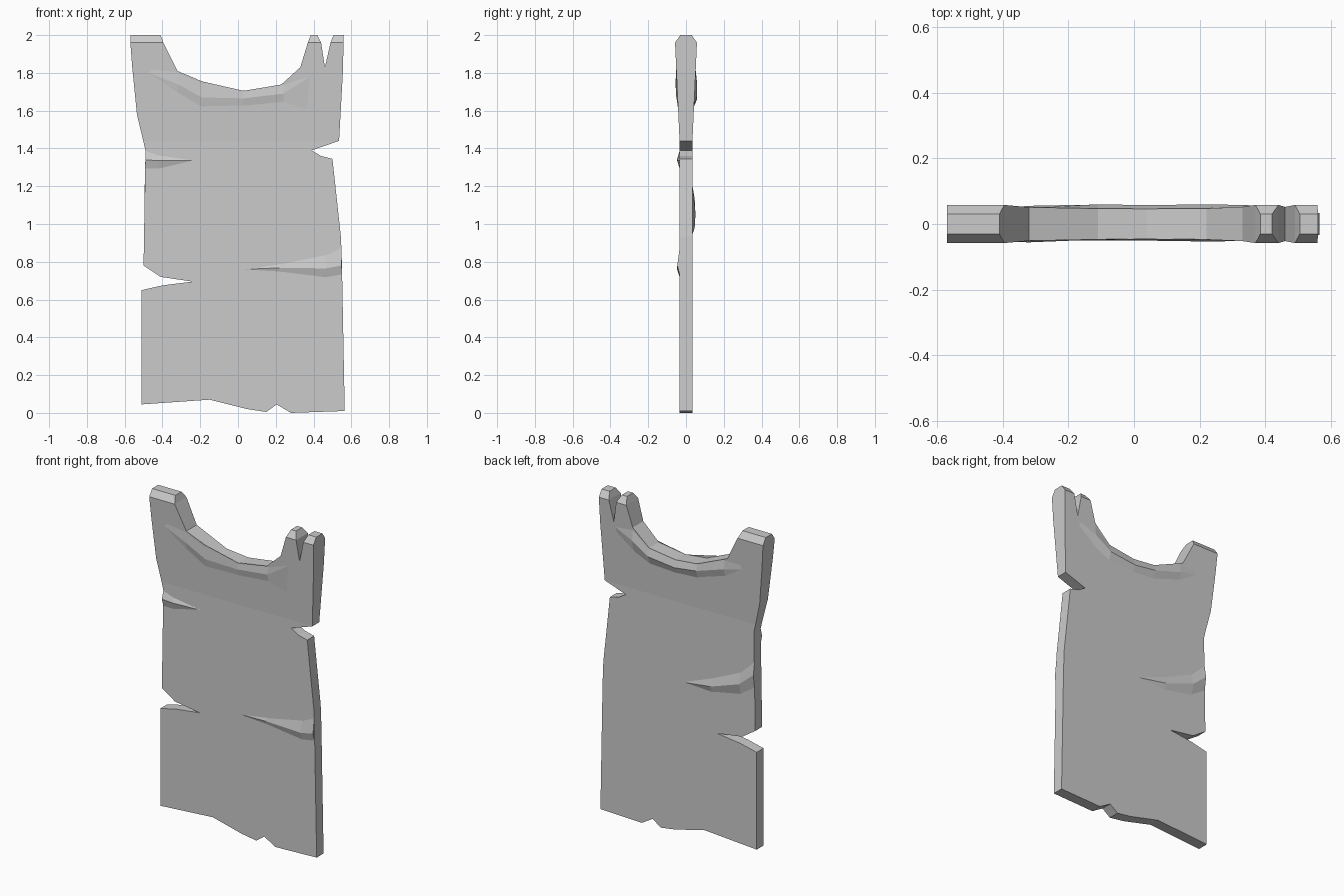
import bpy
import bmesh

if "Cube" in bpy.data.objects:
    bpy.data.objects.remove(bpy.data.objects["Cube"], do_unlink=True)

# Plain grey cloth colour
GREY = (0.6, 0.6, 0.6, 1.0)
cloth = bpy.data.materials.new("grey_cloth")
cloth.use_nodes = True
cloth.diffuse_color = GREY
cloth.node_tree.nodes["Principled BSDF"].inputs["Base Color"].default_value = GREY

THIN, THICK, TIP = 0.034, 0.058, 0.03
FLARE_START, FLARE_END, TOP = 1.44, 1.96, 2.0
FRONT, BACK = -1, 1


def half_thickness(z):
    """Cloth is thin below, swells toward the shoulders, then bevels at the top."""
    if z <= FLARE_START:
        return THIN
    if z <= FLARE_END:
        blend = (z - FLARE_START) / (FLARE_END - FLARE_START)
        return THIN + (THICK - THIN) * blend
    blend = min(1, (z - FLARE_END) / (TOP - FLARE_END))
    return THICK + (TIP - THICK) * blend


def add_object(name, bm):
    bmesh.ops.recalc_face_normals(bm, faces=bm.faces)
    mesh = bpy.data.meshes.new(name)
    bm.to_mesh(mesh)
    bm.free()
    mesh.materials.append(cloth)
    obj = bpy.data.objects.new(name, mesh)
    bpy.context.collection.objects.link(obj)
    return obj


def cloth_panel(name, outline):
    """Extrude the torn outline, then swell it by height."""
    bm = bmesh.new()
    face = bm.faces.new([bm.verts.new((x, -1, z)) for x, z in outline])
    extruded = bmesh.ops.extrude_face_region(bm, geom=[face], use_keep_orig=True)
    for item in extruded["geom"]:
        if isinstance(item, bmesh.types.BMVert):
            item.co.y = 1
    bmesh.ops.triangulate(bm, faces=[f for f in bm.faces if len(f.verts) > 4])
    for height in (FLARE_START, FLARE_END):
        bmesh.ops.bisect_plane(bm, geom=bm.verts[:] + bm.edges[:] + bm.faces[:],
                               dist=0.0001, plane_co=(0, 0, height),
                               plane_no=(0, 0, 1))
    for vert in bm.verts:
        vert.co.y *= half_thickness(vert.co.z)
    return add_object(name, bm)


def fold(name, side, rows):
    """Raised crease; each row is x, upper z, crest z, lower z, crest lift."""
    bm = bmesh.new()
    sections = []
    for x, upper, crest, lower, lift in rows:
        section = []
        for z, rise in ((upper, -0.001), (crest, lift), (lower, -0.001)):
            section.append(bm.verts.new((x, side * (half_thickness(z) + rise), z)))
        sections.append(section)
    for a, b in zip(sections, sections[1:]):
        for i in range(2):
            bm.faces.new((a[i], a[i + 1], b[i + 1], b[i]))
    bm.faces.new(sections[0])
    bm.faces.new(sections[-1])
    bmesh.ops.remove_doubles(bm, verts=bm.verts, dist=0.0005)
    obj = add_object(name, bm)
    # Make the open crease face outward from its side of the cloth
    mesh = obj.data
    if sum(p.normal.y * p.area for p in mesh.polygons) * side < 0:
        mesh.flip_normals()
    return obj


# Outline parts, clockwise from the right shoulder
neckline = [(-.57, 2), (-.41, 2), (-.395, 1.96), (-.32, 1.81), (-.11, 1.72),
            (.04, 1.705), (.22, 1.73), (.33, 1.83), (.37, 1.96), (.385, 2)]
split_strap = [(.42, 2), (.44, 1.96), (.46, 1.83), (.49, 1.96), (.505, 2), (.56, 2)]
left_edge = [(.555, 1.8), (.535, 1.44), (.39, 1.39), (.44, 1.36), (.5, 1.345),
             (.545, .93), (.55, .8), (.565, .01)]
torn_hem = [(.28, 0), (.205, .045), (.15, .005), (.05, .02), (-.15, .07), (-.51, .045)]
right_edge = [(-.51, .65), (-.4, .675), (-.24, .695), (-.41, .72), (-.5, .78),
              (-.49, 1.39), (-.535, 1.58), (-.56, 1.83), (-.57, 1.96)]
cloth_panel("cloth_panel", neckline + split_strap + left_edge + torn_hem + right_edge)

# Draped creases under the neckline
fold("front_neck_fold", FRONT, [
    (-.47, 1.83, 1.8, 1.75, 0), (-.32, 1.81, 1.74, 1.69, .008),
    (-.19, 1.755, 1.67, 1.615, .006), (.03, 1.705, 1.665, 1.62, .006),
    (.24, 1.74, 1.69, 1.64, .008), (.38, 1.83, 1.78, 1.6, 0)])
fold("back_neck_fold", BACK, [
    (-.42, 1.8, 1.77, 1.74, 0), (-.3, 1.8, 1.74, 1.69, .008),
    (-.11, 1.72, 1.68, 1.63, .014), (.04, 1.705, 1.66, 1.62, .014),
    (.22, 1.73, 1.68, 1.63, .014), (.33, 1.82, 1.75, 1.68, .01),
    (.45, 1.82, 1.8, 1.77, 0)])

# Creases pulled in from the side edges
fold("upper_front_fold", FRONT, [
    (-.49, 1.39, 1.34, 1.29, .014), (-.42, 1.365, 1.335, 1.29, .012),
    (-.23, 1.335, 1.335, 1.335, 0)])
fold("lower_front_fold", FRONT, [
    (.03, .76, .76, .76, 0), (.22, .79, .768, .745, .006),
    (.465, .84, .765, .715, .015), (.548, .88, .78, .73, .012)])
fold("back_side_fold", BACK, [
    (-.495, 1.21, 1.13, 1.04, .012), (-.4, 1.12, 1.05, .98, .016),
    (-.2, 1.03, .98, .94, .012), (0, .95, .95, .95, 0)])
